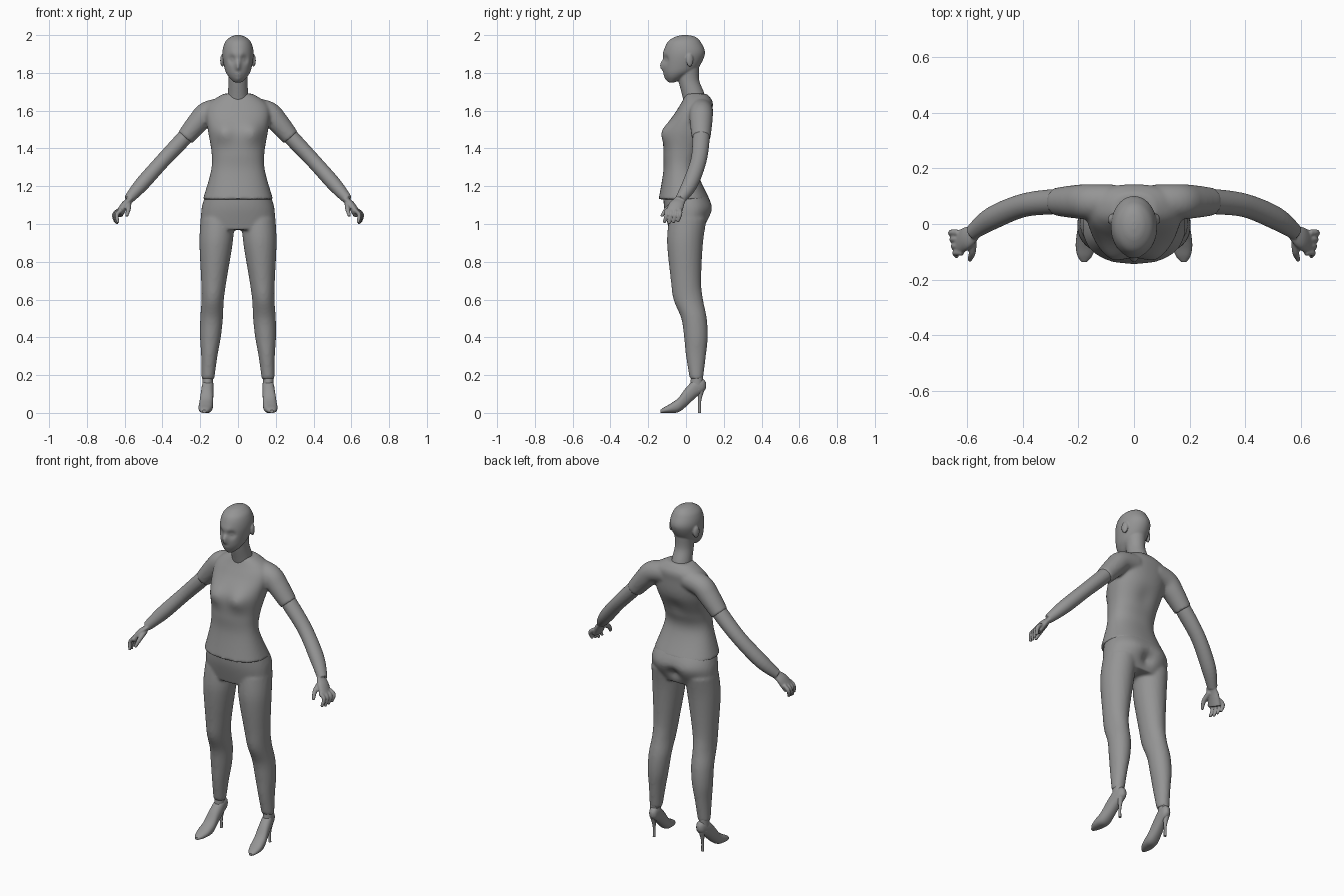
import bpy, bmesh, math
from mathutils import Vector, Matrix

cube = bpy.data.objects.get("Cube")
if cube:
    bpy.data.objects.remove(cube, do_unlink=True)

grey = bpy.data.materials.new("plain grey")
grey.use_nodes = True
grey.diffuse_color = (.3, .3, .3, 1)
grey.node_tree.nodes["Principled BSDF"].inputs["Base Color"].default_value = grey.diffuse_color
X_AXIS, Y_AXIS, Z_AXIS = Matrix.Identity(3)


def interpolate(rows, steps):
    """Put smooth in-between sections among the given ones."""
    last = len(rows) - 1
    result = []
    for i in range(last):
        before, start, end, after = (rows[max(0, min(last, i + k))] for k in (-1, 0, 1, 2))
        for step in range(steps):
            t = step / steps
            result.append([q + t * (r - p + t * (2 * p - 5 * q + 4 * r - w
                           + t * (3 * (q - r) + w - p))) / 2
                           for p, q, r, w in zip(before, start, end, after)])
    return result + [rows[last]]


def loft(bm, rows, frame, side=1, power=2, sides=40, steps=6):
    """Skin oval sections given as x, y, z and two radii."""
    rows = interpolate(rows, steps)
    points = [Vector(row[:3]) for row in rows]
    rings = []
    for i, (center, row) in enumerate(zip(points, rows)):
        u, v = frame(points, i)
        ring = []
        for k in range(sides):
            angle = math.tau * k / sides
            c, s = math.cos(angle), math.sin(angle)
            p = (center + u * row[3] * math.copysign(abs(c) ** (2 / power), c)
                 + v * row[4] * math.copysign(abs(s) ** (2 / power), s))
            ring.append(bm.verts.new((p.x * side, p.y, max(p.z, 0))))
        rings.append(ring)
    for lower, upper in zip(rings, rings[1:]):
        for k in range(sides):
            bm.faces.new((lower[k], lower[k - 1], upper[k - 1], upper[k]))
    bm.faces.new(rings[0])
    bm.faces.new(rings[-1])


def level_frame(points, i):
    return X_AXIS, Y_AXIS


def upright_frame(points, i):
    return X_AXIS, Z_AXIS


def path_frame(points, i):
    tangent = points[min(i + 1, len(points) - 1)] - points[max(i - 1, 0)]
    tangent.normalize()
    u = (Y_AXIS - tangent * tangent.y).normalized()
    return u, tangent.cross(u)


def body(bm, rows, center_x=lambda z: 0, **options):
    """Stack level sections given as height, front, back and half width."""
    loft(bm, [(center_x(z), (front + back) / 2, z, half, (back - front) / 2)
              for z, front, back, half in rows], level_frame, **options)


def limb(bm, rows, side, flat=1, **options):
    """Follow a path given as x, y, z and radius."""
    loft(bm, [(x, y, z, radius, radius * flat) for x, y, z, radius in rows],
         path_frame, side=side, **options)


def sculpt(bm, spot, radius, push):
    """Push the surface along y around a soft spot, on both sides."""
    x, y, z = spot
    for mirrored_x in {x, -x}:
        center = Vector((mirrored_x, y, z))
        for vert in bm.verts:
            distance = (vert.co - center).length / radius
            vert.co.y += push * math.exp(-distance * distance)


def finish(name, bm, voxel=None, softening=4):
    """Make the object, blending its pieces into one skin where asked."""
    bmesh.ops.recalc_face_normals(bm, faces=bm.faces)
    mesh = bpy.data.meshes.new(name)
    bm.to_mesh(mesh)
    bm.free()
    mesh.materials.append(grey)
    for polygon in mesh.polygons:
        polygon.use_smooth = True
    mesh.set_sharp_from_angle(angle=math.radians(45))
    ob = bpy.data.objects.new(name, mesh)
    bpy.context.collection.objects.link(ob)
    if voxel:
        remesh = ob.modifiers.new("blend", "REMESH")
        remesh.mode = "VOXEL"
        remesh.voxel_size = voxel
        remesh.use_smooth_shade = True
        soften = ob.modifiers.new("soften", "SMOOTH")
        soften.factor = .5
        soften.iterations = softening


# Head with a sculpted face, neck and ears
bm = bmesh.new()
body(bm, [(1.75, -.09, -.06, .02), (1.78, -.11, 0, .05), (1.82, -.12, .06, .07),
          (1.9, -.12, .1, .083), (1.96, -.1, .08, .07), (1.99, -.06, .05, .04),
          (2, -.02, .01, .01)], sides=80, steps=8)
eye_socket, eyelid, brow = (.034, -.11, 1.87), (.034, -.1, 1.87), (.02, -.12, 1.9)
nose_bridge, nose_tip = (0, -.12, 1.85), (0, -.13, 1.825)
lips, chin = (.01, -.12, 1.79), (0, -.11, 1.76)
for spot, radius, push in ((eye_socket, .02, .016), (eyelid, .01, -.007),
                           (brow, .02, -.004), (nose_bridge, .015, -.015),
                           (nose_tip, .015, -.02), (lips, .012, -.005),
                           (chin, .02, -.01)):
    sculpt(bm, spot, radius, push)
body(bm, [(1.6, 0, .1, .06), (1.68, -.02, .1, .055), (1.76, -.04, .07, .05),
          (1.83, -.05, .07, .055)])
for side in (-1, 1):
    ear = (Matrix.Translation((side * .083, .02, 1.866))
           @ Matrix.Rotation(side * .35, 4, "Z") @ Matrix.Diagonal((.01, .02, .034, 1)))
    bmesh.ops.create_uvsphere(bm, u_segments=20, v_segments=14, radius=1, matrix=ear)
finish("head", bm, voxel=.005, softening=3)

# Shirt: torso blended with the short sleeves
bm = bmesh.new()
body(bm, [(1.13, -.145, .125, .186), (1.28, -.12, .06, .143), (1.38, -.12, .08, .14),
          (1.5, -.11, .13, .16), (1.6, -.05, .14, .17), (1.65, -.02, .14, .14),
          (1.69, 0, .11, .075)], power=2.3, sides=64, steps=8)
bust, spine = (.08, -.11, 1.485), (0, .12, 1.42)
sculpt(bm, bust, .055, -.025)
sculpt(bm, spine, .05, -.01)
for side in (-1, 1):
    limb(bm, [(.07, .08, 1.61, .062), (.16, .08, 1.59, .063), (.21, .08, 1.54, .06),
              (.28, .08, 1.457, .05)], side, flat=.95)
finish("shirt", bm, voxel=.009)

# Trousers: hips blended with the legs
bm = bmesh.new()
body(bm, [(1.16, -.12, .11, .17), (1.08, -.115, .135, .193), (.97, -.09, .09, .197)],
     power=2.3, sides=64, steps=10)
buttock, cleft = (.09, .13, 1.06), (0, .13, 1.03)
sculpt(bm, buttock, .06, .008)
sculpt(bm, cleft, .035, -.028)
for side in (-1, 1):
    body(bm, [(1.03, -.09, .11, .09), (.9, -.1, .09, .088), (.7, -.08, .08, .067),
              (.6, -.066, .09, .059), (.5, -.025, .11, .06), (.4, -.01, .115, .055),
              (.3, 0, .105, .043), (.18, .02, .09, .034)],
         center_x=lambda z: .17 - .06 * z, side=side)
finish("trousers", bm, voxel=.009)

for side, label in ((1, "left"), (-1, "right")):
    # Bare arm with the palm, four curled fingers and a thumb
    bm = bmesh.new()
    limb(bm, [(.24, .08, 1.51, .042), (.29, .08, 1.45, .045), (.4, .066, 1.333, .042),
              (.51, .02, 1.21, .041), (.58, -.03, 1.13, .028)], side, flat=.93)
    limb(bm, [(.57, -.03, 1.13, .028), (.6, -.05, 1.1, .04), (.63, -.07, 1.05, .042)],
         side, flat=.5)
    for finger in range(4):
        root = Vector((.615 + finger * .005, finger * .024 - .103, 1.075))
        shorter = abs(finger - 1) * .006
        bend = root + Vector((.026, 0, -.025))
        tip = root + Vector((.02, -.013, shorter - .075))
        limb(bm, [(*root, .011), (*bend, .011), (*tip, .008)], side, sides=16)
    limb(bm, [(.58, -.05, 1.11, .016), (.58, -.1, 1.08, .013), (.59, -.13, 1.04, .008)],
         side, sides=16)
    finish(label + "_arm", bm, voxel=.0045, softening=3)

    bm = bmesh.new()
    body(bm, [(.23, .03, .09, .028), (.12, .02, .09, .027)],
         center_x=lambda z: .161, side=side)
    finish(label + "_ankle", bm)

    # Shoe sections run from heel to toe as y, sole, top and half width
    bm = bmesh.new()
    loft(bm, [(.165 - y / 10, y, (sole + top) / 2, half, (top - sole) / 2)
              for y, sole, top, half in (
                  (.106, .13, .16, .01), (.09, .11, .18, .024), (.05, .08, .18, .031),
                  (0, .033, .133, .034), (-.04, .004, .08, .037), (-.08, 0, .05, .036),
                  (-.115, 0, .03, .026), (-.136, 0, .015, .01))],
         upright_frame, side=side, power=2.3)
    finish(label + "_shoe", bm)

    bm = bmesh.new()
    limb(bm, [(.16, .072, 0, .008), (.16, .072, .06, .008), (.16, .078, .12, .018)],
         side, sides=20)
    finish(label + "_stiletto", bm)
